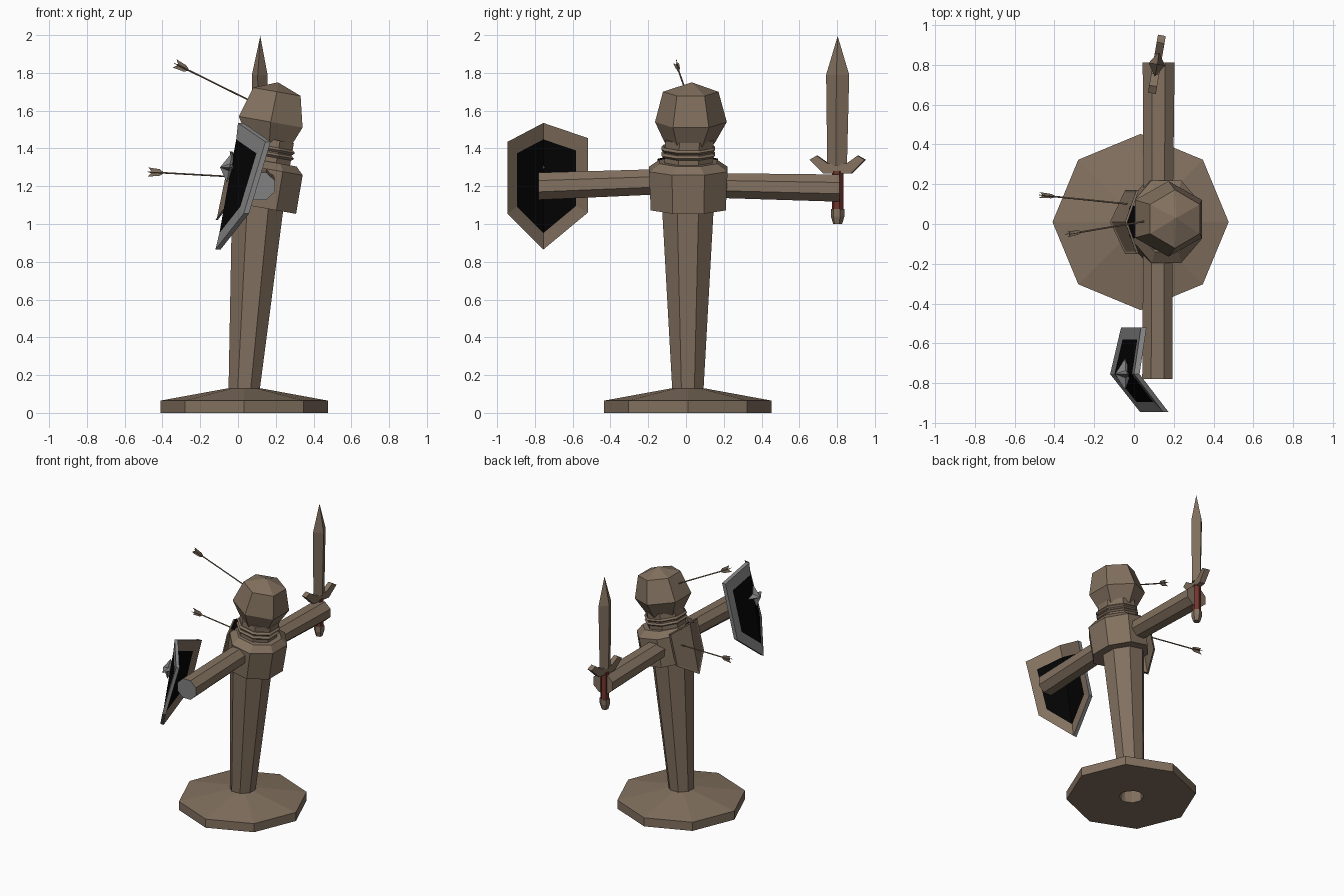
import bpy, bmesh, math
from mathutils import Vector as V

if "Cube" in bpy.data.objects:
    bpy.data.objects.remove(bpy.data.objects["Cube"])


def material(name, rgb):
    m = bpy.data.materials.new(name)
    m.diffuse_color = (*rgb, 1)
    m.use_nodes = True
    m.node_tree.nodes["Principled BSDF"].inputs["Base Color"].default_value = m.diffuse_color
    return m


WOOD = material("brown wood", (0.225, 0.165, 0.115))
STEEL = material("grey metal", (0.22, 0.22, 0.22))
BLACK = material("black panel", (0.001, 0.001, 0.001))
RED = material("red grip", (0.17, 0.035, 0.025))


def finish(name, bm, mats):
    bmesh.ops.remove_doubles(bm, verts=bm.verts, dist=1e-5)
    bmesh.ops.recalc_face_normals(bm, faces=bm.faces)
    me = bpy.data.meshes.new(name)
    bm.to_mesh(me)
    bm.free()
    for m in mats:
        me.materials.append(m)
    ob = bpy.data.objects.new(name, me)
    bpy.context.collection.objects.link(ob)
    return ob


def loft(name, rings, u, v, n=8, phase=22.5, mats=(WOOD,), caps=(True, True), loop=False, end_mat=0):
    """Skin n-sided rings given as (centre, radius or (ru, rv)) in the plane u, v."""
    bm = bmesh.new()
    u, v = V(u).normalized(), V(v).normalized()
    rows = []
    for c, r in rings:
        ru, rv = r if isinstance(r, tuple) else (r, r)
        angs = [math.radians(phase + 360 * i / n) for i in range(n)]
        rows.append([bm.verts.new(V(c) + u * ru * math.cos(a) + v * rv * math.sin(a)) for a in angs])
    pairs = list(zip(rows, rows[1:] + ([rows[0]] if loop else [])))
    for a, b in pairs:
        for i in range(n):
            j = (i + 1) % n
            bm.faces.new((a[i], a[j], b[j], b[i]))
    if not loop:
        if caps[0]:
            bm.faces.new(rows[0][::-1])
        if caps[1]:
            bm.faces.new(rows[-1]).material_index = end_mat
    return finish(name, bm, mats)


X, Y, Z = (1, 0, 0), (0, 1, 0), (0, 0, 1)
T = math.radians(10)
LEAN = (math.cos(T), 0, -math.sin(T))       # x axis of the leaning upper body

# Base disc and post
loft("base", [((.033, .01, 0), .085), ((.033, .01, 0), .443), ((.033, .01, .065), .443),
              ((.033, .01, .13), .088), ((.033, .01, .1), .085)], X, Y, phase=0, loop=True)
loft("post", [((.025, .01, .0), .085), ((.033, .01, .13), .09), ((.107, .01, 1.12), .15)],
     X, Y, caps=(False, True))

# Torso, neck with rope bands, head
loft("torso", [((.13, .012, 1.085), (.195, .215)), ((.163, .012, 1.29), (.197, .225)),
               ((.165, .012, 1.33), (.16, .165))], LEAN, Y)
loft("neck", [((.145, .012, 1.30), .138), ((.17, .018, 1.45), .138)], LEAN, Y)
for k, z in enumerate((1.37, 1.40)):
    c = .157 + (z - 1.37) * .18
    loft(f"neck_rope_{k + 1}", [((c, .012, z - .012), .14), ((c, .012, z), .153),
                                ((c, .012, z + .012), .14)], LEAN, Y)
loft("head", [((.165, .02, 1.425), .13), ((.173, .026, 1.54), (.198, .19)),
              ((.206, .025, 1.70), .147), ((.212, .03, 1.75), 0.000001)], LEAN, Y, n=6, phase=90)

# Arms; the shield arm ends in a grey cap
loft("sword_arm", [((.122, .1, 1.205), (.08, .07)), ((.124, .812, 1.19), (.087, .078))], X, Z)
loft("shield_arm", [((.12, -.1, 1.225), (.08, .072)), ((.118, -.78, 1.20), (.083, .078))], X, Z,
     mats=(WOOD, STEEL), end_mat=1)


def folded_plate(name, pts, t, border, mats):
    """Six-point plate folded on its upright ridge: points run around from the ridge top.
    mats: front border, back border, front panel, back panel."""
    bm = bmesh.new()
    pts = [V(p) for p in pts]
    mid = (pts[0] + pts[3]) / 2
    inner = [mid + (p - mid) * border for p in pts]
    layers = []
    for k, (off, inset) in enumerate(((0, .006), (t, -.006))):
        o = [bm.verts.new(p + V((off, 0, 0))) for p in pts]
        q = [bm.verts.new(p + V((off + inset, 0, 0))) for p in inner]
        layers.append(o)
        for i in range(6):
            j = (i + 1) % 6
            bm.faces.new((o[i], o[j], q[j], q[i])).material_index = k
        for ids in ((0, 1, 2, 3), (0, 3, 4, 5)):
            bm.faces.new([q[i] for i in ids]).material_index = 2 + k
    for i in range(6):
        j = (i + 1) % 6
        bm.faces.new((layers[0][i], layers[0][j], layers[1][j], layers[1][i])).material_index = 0
    return finish(name, bm, mats)


# Shield and the chest plate
folded_plate("shield", [(.0, -.755, 1.535), (.145, -.945, 1.435), (.03, -.945, 1.055),
                        (-.12, -.755, .865), (-.065, -.52, 1.06), (.035, -.52, 1.455)],
             .028, .74, (STEEL, WOOD, BLACK, BLACK))
folded_plate("chest_plate", [(-.045, .01, 1.385), (.012, .17, 1.345), (-.045, .17, 1.12),
                             (-.12, .01, 1.02), (-.045, -.15, 1.12), (.012, -.15, 1.345)],
             .012, .93, (WOOD, BLACK, WOOD, BLACK))
# Dark lining between the chest plate and the neck
bm = bmesh.new()
bm.faces.new([bm.verts.new(p) for p in ((-.034, .03, 1.372), (-.034, -.01, 1.372), (-.02, -.07, 1.355),
                                        (.05, -.07, 1.34), (.05, .09, 1.34), (-.02, .09, 1.355))])
finish("chest_lining", bm, [BLACK])

# Four-pointed star boss on the shield
bm = bmesh.new()
c = V((-.045, -.755, 1.30))
rim = []
for i in range(8):
    a, r = math.radians(45 * i), (.08 if i % 2 == 0 else .026)
    rim.append(bm.verts.new(c + V((r * math.sin(a) * .18, r * math.cos(a), r * math.sin(a)))))
for x in (-.05, .03):
    tip = bm.verts.new(c + V((x, 0, 0)))
    for i in range(8):
        bm.faces.new((rim[i], rim[(i + 1) % 8], tip))
finish("shield_star", bm, [STEEL])

# Sword: diamond blade, curved guard, red grip, pommel
sx, sy = .115, .803
GU, GV = (.985, -.17, 0), (.17, .985, 0)
loft("blade", [((sx, sy - .003, 1.31), (.034, .053)), ((sx, sy, 1.79), (.042, .062)),
               ((sx + .003, sy, 1.995), .000001)], GU, GV, n=4, phase=0)
bm = bmesh.new()
outline = [(-.148, 1.34), (-.11, 1.362), (-.05, 1.32), (.05, 1.32), (.11, 1.362), (.148, 1.34),
           (.075, 1.268), (-.075, 1.268)]
sides = [[bm.verts.new(V((sx, sy, z)) + V(GV) * w + V(GU) * s) for w, z in outline] for s in (-.02, .02)]
for s in sides:
    for ids in ((0, 1, 2, 7), (2, 3, 6, 7), (3, 4, 5, 6)):
        bm.faces.new([s[i] for i in ids])
for i in range(8):
    j = (i + 1) % 8
    bm.faces.new((sides[0][i], sides[0][j], sides[1][j], sides[1][i]))
finish("guard", bm, [WOOD])
loft("grip", [((sx, sy, 1.07), .03), ((sx, sy, 1.28), .03)], GU, GV, n=6, phase=30, mats=(RED,))
loft("pommel", [((sx, sy, 1.0), .024), ((sx, sy, 1.04), .036), ((sx, sy, 1.08), .036)], GU, GV, n=6, phase=30)

# Arrows with crossed vanes
for name, tail, tip in (("head_arrow", (-.325, -.05, 1.845), (.08, .018, 1.645)),
                        ("chest_arrow", (-.465, .145, 1.275), (-.02, .1, 1.25))):
    tail, tip = V(tail), V(tip)
    d = (tip - tail).normalized()
    u = d.cross(V(Y)).normalized()
    v = d.cross(u)
    loft(name + "_shaft", [(tail, .0045), (tip, .0045)], u, v, n=5)
    bm = bmesh.new()
    for w, k in ((u, 1), (v, .6)):
        for sgn in (1, -1):
            bm.faces.new([bm.verts.new(tail + d * s + w * sgn * h * k)
                          for s, h in ((.075, 0), (.05, .018), (-.012, .024), (.012, 0))])
    vanes = finish(name + "_vanes", bm, [WOOD])
    mod = vanes.modifiers.new("thickness", 'SOLIDIFY')
    mod.thickness, mod.offset = .003, 0
